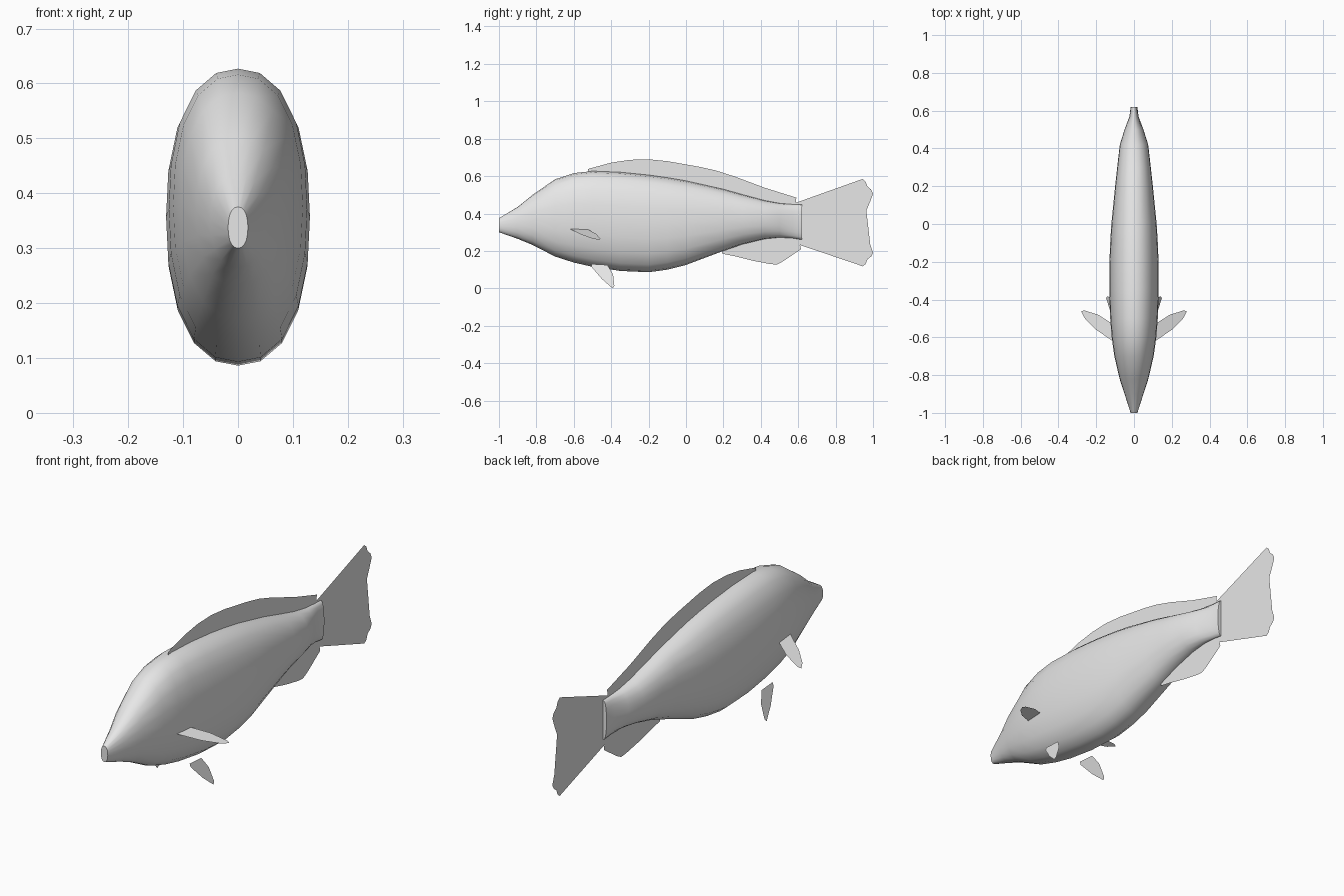
import bpy
import bmesh
import math

default_cube = bpy.data.objects.get("Cube")
if default_cube:
    bpy.data.objects.remove(default_cube, do_unlink=True)

# One plain grey for the whole fish
grey = bpy.data.materials.new("plain_grey")
grey.use_nodes = True
colour = (0.8, 0.8, 0.8, 1)
grey.diffuse_color = colour
shader = next(n for n in grey.node_tree.nodes if n.type == "BSDF_PRINCIPLED")
shader.inputs["Base Color"].default_value = colour


def finish(name, bm):
    """Turn a bmesh into a named object with the shared material."""
    mesh = bpy.data.meshes.new(name)
    bm.to_mesh(mesh)
    bm.free()
    mesh.materials.append(grey)
    obj = bpy.data.objects.new(name, mesh)
    bpy.context.collection.objects.link(obj)
    return obj


def cross_section(bm, y, bottom, top, half_width, sides=20, power=2.3):
    """One slightly squared oval ring of the body."""
    ring = []
    middle, half_height = (top + bottom) / 2, (top - bottom) / 2
    for i in range(sides):
        angle = math.tau * i / sides
        s, c = math.sin(angle), math.cos(angle)
        r = (abs(s) ** power + abs(c) ** power) ** (-1 / power)
        ring.append(bm.verts.new((half_width * r * s, y, middle + half_height * r * c)))
    return ring


def fin(name, outline, place):
    """Thin sheet whose outline points are placed in space by a function."""
    bm = bmesh.new()
    face = bm.faces.new([bm.verts.new(place(a, b)) for a, b in outline])
    bmesh.ops.triangulate(bm, faces=[face])
    return finish(name, bm)


# Body: y, bottom, top, half width from snout to tail root
stations = [
    (-1, 0.3, 0.375, 0.018), (-0.9, 0.265, 0.435, 0.05), (-0.82, 0.232, 0.5, 0.076),
    (-0.7, 0.17, 0.583, 0.104), (-0.6, 0.138, 0.616, 0.118), (-0.5, 0.115, 0.627, 0.126),
    (-0.35, 0.093, 0.621, 0.131), (-0.2, 0.086, 0.606, 0.13), (-0.1, 0.1, 0.592, 0.126),
    (0, 0.125, 0.575, 0.12), (0.2, 0.2, 0.53, 0.1), (0.3, 0.235, 0.502, 0.089),
    (0.42, 0.264, 0.47, 0.075), (0.5, 0.272, 0.455, 0.05), (0.57, 0.268, 0.449, 0.024),
    (0.62, 0.26, 0.447, 0.018),
]
bm = bmesh.new()
rings = [cross_section(bm, *station) for station in stations]
for front, back in zip(rings, rings[1:]):
    for i in range(len(front)):
        j = (i + 1) % len(front)
        bm.faces.new((front[i], front[j], back[j], back[i]))
bm.faces.new(rings[0])
bm.faces.new(rings[-1])
bmesh.ops.recalc_face_normals(bm, faces=bm.faces)
body = finish("body", bm)
bpy.ops.object.select_all(action="DESELECT")
body.select_set(True)
bpy.context.view_layer.objects.active = body
bpy.ops.object.shade_smooth_by_angle(angle=math.radians(50))


# Fins on the centre line, outlined in y and z
def on_centre(y, z):
    return (0, y, z)


fin("dorsal_fin", [
    (-0.52, 0.6), (-0.525, 0.638), (-0.4, 0.672), (-0.3, 0.687), (-0.2, 0.69), (-0.1, 0.68),
    (0.07, 0.65), (0.16, 0.63), (0.26, 0.598), (0.42, 0.538), (0.59, 0.485), (0.585, 0.44),
    (0.4, 0.45), (0.2, 0.5), (0, 0.54), (-0.25, 0.58)], on_centre)
fin("tail_fin", [
    (0.58, 0.455), (0.945, 0.585), (0.96, 0.57), (0.97, 0.545), (0.99, 0.528), (1, 0.505),
    (0.985, 0.465), (0.92, 0.385), (0.9, 0.35), (0.92, 0.31), (0.985, 0.235), (1, 0.19),
    (0.99, 0.17), (0.97, 0.155), (0.96, 0.13), (0.945, 0.118), (0.6, 0.235)], on_centre)
fin("anal_fin", [
    (0.18, 0.23), (0.195, 0.185), (0.26, 0.172), (0.36, 0.147), (0.45, 0.13), (0.485, 0.127),
    (0.52, 0.145), (0.615, 0.21), (0.59, 0.235), (0.6, 0.28), (0.4, 0.29)], on_centre)

# Paired fins on both sides
for label, side in (("left", 1), ("right", -1)):
    fin(label + "_pectoral_fin", [
        (0.112, -0.62), (0.112, -0.53), (0.135, -0.515), (0.19, -0.48), (0.265, -0.457),
        (0.28, -0.463), (0.26, -0.5), (0.2, -0.56)],
        lambda x, y: (side * x, y, 0.315 - 0.35 * (x - 0.12)))
    fin(label + "_pelvic_fin", [
        (-0.505, 0.13), (-0.42, 0.125), (-0.39, 0.075), (-0.383, 0.012), (-0.393, 0),
        (-0.45, 0.05), (-0.505, 0.115)],
        lambda y, z: (side * (0.1 + 0.365 * (0.13 - z)), y, z))
